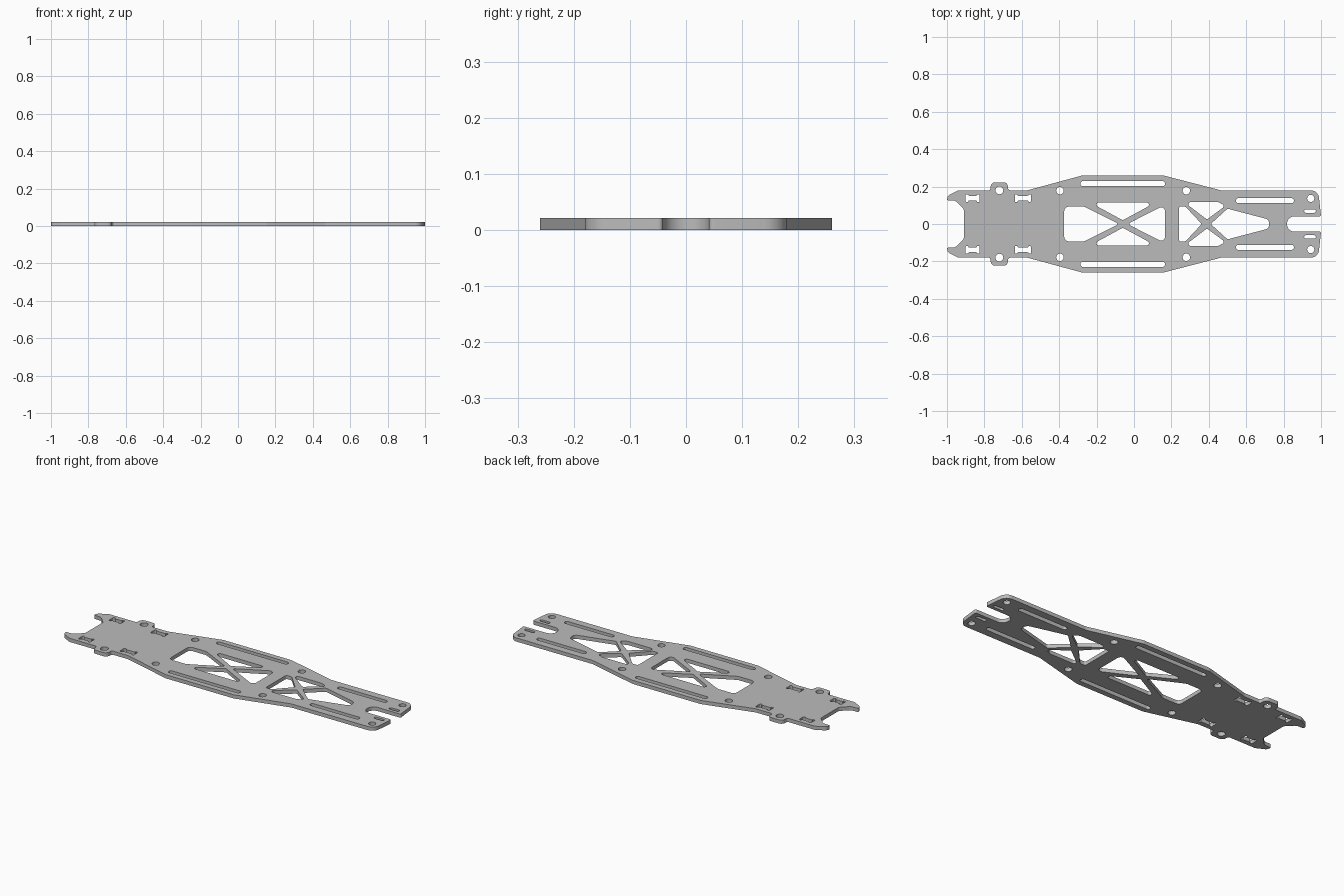
import bpy, bmesh, math
from mathutils import Vector

if "Cube" in bpy.data.objects:
    bpy.data.objects.remove(bpy.data.objects["Cube"])

THICK = 0.021
curve = bpy.data.curves.new("chassis_plate", 'CURVE')
curve.dimensions = '2D'
curve.fill_mode = 'BOTH'
curve.extrude = THICK / 2


def add_loop(pts):
    s = curve.splines.new('POLY')
    s.points.add(len(pts) - 1)
    for p, c in zip(s.points, pts):
        p.co = (c[0], c[1], 0, 1)
    s.use_cyclic_u = True


def rounded(pts, steps=8):
    """Polygon of (x, y, radius) with filleted corners."""
    out = []
    n = len(pts)
    for i, (x, y, r) in enumerate(pts):
        p = Vector((x, y))
        a = Vector(pts[i - 1][:2]) - p
        b = Vector(pts[(i + 1) % n][:2]) - p
        ang = a.angle(b)
        if r <= 0 or ang > 3.1:
            out.append(p)
            continue
        t = min(r / math.tan(ang / 2), a.length * 0.49, b.length * 0.49)
        r = t * math.tan(ang / 2)
        c = p + (a.normalized() + b.normalized()).normalized() * (r / math.sin(ang / 2))
        u = p + a.normalized() * t - c
        v = p + b.normalized() * t - c
        sweep = u.angle(v)
        for k in range(steps + 1):
            f = k / steps
            out.append(c + (u * math.sin((1 - f) * sweep) + v * math.sin(f * sweep)) / math.sin(sweep))
    return out


def flip(pts):
    return [(p[0], -p[1], *p[2:]) for p in pts]


def symmetric(half):
    """Close an upper half-profile with its reflection across y = 0."""
    add_loop(rounded(half + flip([p for p in half if p[1] > 0][::-1])))


def both(pts):
    add_loop(rounded(pts))
    add_loop(rounded(flip(pts)))


def circle(x, y, r):
    pts = [(x + r * math.cos(a * math.pi / 12), y + r * math.sin(a * math.pi / 12)) for a in range(24)]
    add_loop(pts)
    add_loop(flip(pts))


def slot(x0, x1, y0, y1, r):
    both([(x0, y0, r), (x1, y0, r), (x1, y1, r), (x0, y1, r)])


# outer outline, from the rear slot round to the front horn
symmetric([(0.818, 0.041, 0.04), (1.0, 0.041, 0.008), (0.985, 0.18, 0.045), (0.465, 0.18, 0.03),
           (0.155, 0.26, 0.03), (-0.275, 0.26, 0.03), (-0.57, 0.18, 0.03),
           (-0.672, 0.18, 0.012), (-0.676, 0.223, 0.043), (-0.764, 0.223, 0.043), (-0.768, 0.18, 0.012),
           (-0.94, 0.18, 0.03), (-0.995, 0.152, 0.02), (-1.0, 0.127, 0.005),
           (-0.955, 0.125, 0.03), (-0.91, 0.08, 0.02)])

# front lightening windows around the first cross brace
symmetric([(-0.08, 0, 0.008), (-0.265, 0.093, 0.04), (-0.373, 0.093, 0.025)])
both([(-0.235, 0.115, 0.012), (0.115, 0.115, 0.012), (-0.06, 0.02, 0.008)])
symmetric([(-0.035, 0, 0.008), (0.165, 0.102, 0.02)])

# rear lightening windows around the second cross brace
symmetric([(0.362, 0, 0.008), (0.275, 0.093, 0.02), (0.24, 0.093, 0.01)])
both([(0.268, 0.117, 0.012), (0.45, 0.117, 0.015), (0.49, 0.098, 0.012), (0.39, 0.024, 0.008)])
symmetric([(0.41, 0, 0.008), (0.5, 0.082, 0.015), (0.722, 0.024, 0.025)])

# strap slots
slot(-0.286, 0.166, 0.203, 0.229, 0.012)
slot(0.545, 0.855, 0.112, 0.138, 0.012)
slot(0.91, 0.972, 0.06, 0.078, 0.008)

# screw holes
for x, y, r in [(0.945, 0.137, 0.019), (0.28, 0.178, 0.02), (-0.396, 0.178, 0.02), (-0.72, 0.18, 0.021)]:
    circle(x, y, r)

# tab sockets with relieved corners
for cx, hw in [(-0.863, 0.037), (-0.594, 0.043)]:
    cy, e = 0.138, 0.014
    quad = [(hw, 0.021), (hw - e, 0.021), (hw - e, 0.013)]
    top = quad + [(-x, y) for x, y in quad[::-1]]
    both([(cx + x, cy + y, 0.005) for x, y in top + [(-x, -y) for x, y in top]])

# turn the filled profile into a solid mesh standing on z = 0
tmp = bpy.data.objects.new("profile", curve)
bpy.context.collection.objects.link(tmp)
bpy.context.view_layer.update()
mesh = bpy.data.meshes.new_from_object(tmp.evaluated_get(bpy.context.evaluated_depsgraph_get()))
bpy.data.objects.remove(tmp)
bm = bmesh.new()
bm.from_mesh(mesh)
bmesh.ops.remove_doubles(bm, verts=bm.verts, dist=1e-5)
bmesh.ops.translate(bm, verts=bm.verts, vec=(0, 0, THICK / 2))
bmesh.ops.recalc_face_normals(bm, faces=bm.faces)
bm.to_mesh(mesh)
bm.free()
plate = bpy.data.objects.new("chassis_plate", mesh)
bpy.context.collection.objects.link(plate)

mat = bpy.data.materials.new("plate grey")
mat.diffuse_color = (0.5, 0.5, 0.5, 1)
mat.use_nodes = True
mat.node_tree.nodes["Principled BSDF"].inputs["Base Color"].default_value = mat.diffuse_color
mesh.materials.clear()
mesh.materials.append(mat)
bpy.context.view_layer.objects.active = plate
plate.select_set(True)
bpy.ops.object.shade_smooth_by_angle(angle=math.radians(30))
